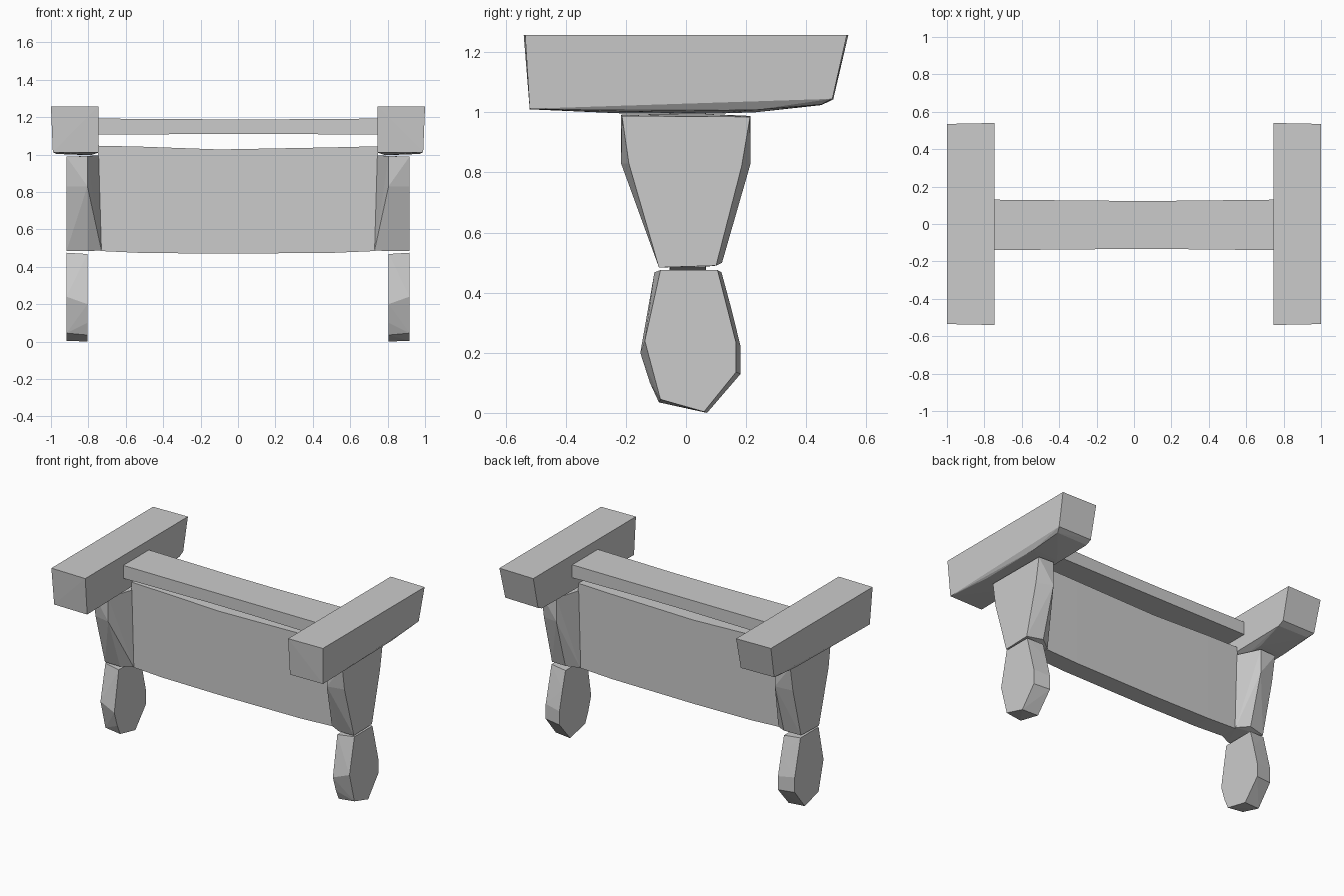
import bpy, bmesh


def finish(bm, name):
    bmesh.ops.recalc_face_normals(bm, faces=bm.faces[:])
    mesh = bpy.data.meshes.new(name)
    bm.to_mesh(mesh)
    bm.free()
    obj = bpy.data.objects.new(name, mesh)
    bpy.context.collection.objects.link(obj)
    return obj


def faceted_block(name, slices, side):
    """Convex chunk wrapped around (x, [(y, z), ...]) slices."""
    bm = bmesh.new()
    for x, profile in slices:
        for y, z in profile:
            bm.verts.new((side * x, y, z))
    bmesh.ops.convex_hull(bm, input=bm.verts[:])
    loose = [v for v in bm.verts if not v.link_faces]
    bmesh.ops.delete(bm, geom=loose, context='VERTS')
    bmesh.ops.dissolve_limit(bm, angle_limit=0.01, verts=bm.verts[:], edges=bm.edges[:])
    return finish(bm, name)


def slab(name, stations):
    """Strip of rectangular sections: (x, y_front, y_back, z_low, z_high)."""
    bm = bmesh.new()
    rings = [[bm.verts.new((xt if z == z1 else xb, y, z))
              for y, z in ((y0, z0), (y1, z0), (y1, z1), (y0, z1))]
             for xb, xt, y0, y1, z0, z1 in stations]
    for a, b in zip(rings, rings[1:]):
        for i in range(4):
            j = (i + 1) % 4
            bm.faces.new((a[i], a[j], b[j], b[i]))
    bm.faces.new(rings[0])
    bm.faces.new(rings[-1][::-1])
    return finish(bm, name)


# Top rests: long blocks with a bowed underside and chamfered back end
rest = [
    (1.00, [(-0.535, 1.257), (0.535, 1.257)]),
    (0.99, [(-0.52, 1.012), (0.487, 1.045)]),
    (0.97, [(-0.2, 1.003), (0.23, 1.008), (0.45, 1.026)]),
    (0.79, [(-0.2, 0.996), (0.1, 0.996), (0.23, 1.0)]),
    (0.747, [(-0.54, 1.257), (0.54, 1.257), (0.49, 1.043),
             (0.45, 1.024), (-0.52, 1.01)]),
]

# Upper legs: tapered, with a narrow inner edge meeting the panel
upper = [
    (0.917, [(-0.213, 0.988), (-0.19, 0.83), (-0.09, 0.484),
             (0.1, 0.49), (0.185, 0.82), (0.213, 0.985)]),
    (0.805, [(-0.216, 0.992), (-0.216, 0.83), (-0.09, 0.484),
             (0.12, 0.5), (0.215, 0.83), (0.215, 0.988)]),
    (0.745, [(-0.055, 0.995), (0.065, 0.995)]),
    (0.73, [(-0.055, 0.487), (0.07, 0.487)]),
]

# Lower legs: rounded paddle shapes
lower = [
    (0.917, [(-0.085, 0.475), (-0.137, 0.24), (-0.085, 0.045), (0.06, 0.004),
             (0.166, 0.135), (0.166, 0.235), (0.105, 0.475)]),
    (0.805, [(-0.105, 0.468), (-0.152, 0.2), (-0.12, 0.1), (-0.09, 0.035),
             (0.07, 0.0), (0.182, 0.13), (0.182, 0.22), (0.15, 0.35),
             (0.118, 0.468)]),
]

for label, side in (("right", 1), ("left", -1)):
    faceted_block(f"{label}_top_rest", rest, side)
    faceted_block(f"{label}_upper_leg", upper, side)
    faceted_block(f"{label}_lower_leg", lower, side)

# Sagging panel between the legs
slab("middle_panel", [
    (-0.735, -0.75, -0.053, 0.065, 0.484, 1.047),
    (-0.52, -0.52, -0.055, 0.067, 0.474, 1.042),
    (-0.1, -0.1, -0.055, 0.067, 0.47, 1.027),
    (0.5, 0.5, -0.055, 0.067, 0.474, 1.038),
    (0.735, 0.75, -0.053, 0.065, 0.484, 1.044)])

# Cross beam between the top rests
slab("cross_beam", [
    (-0.755, -0.755, -0.14, 0.13, 1.106, 1.192),
    (-0.1, -0.1, -0.134, 0.124, 1.11, 1.188),
    (0.2, 0.2, -0.134, 0.124, 1.11, 1.188),
    (0.755, 0.755, -0.14, 0.13, 1.106, 1.192)])
